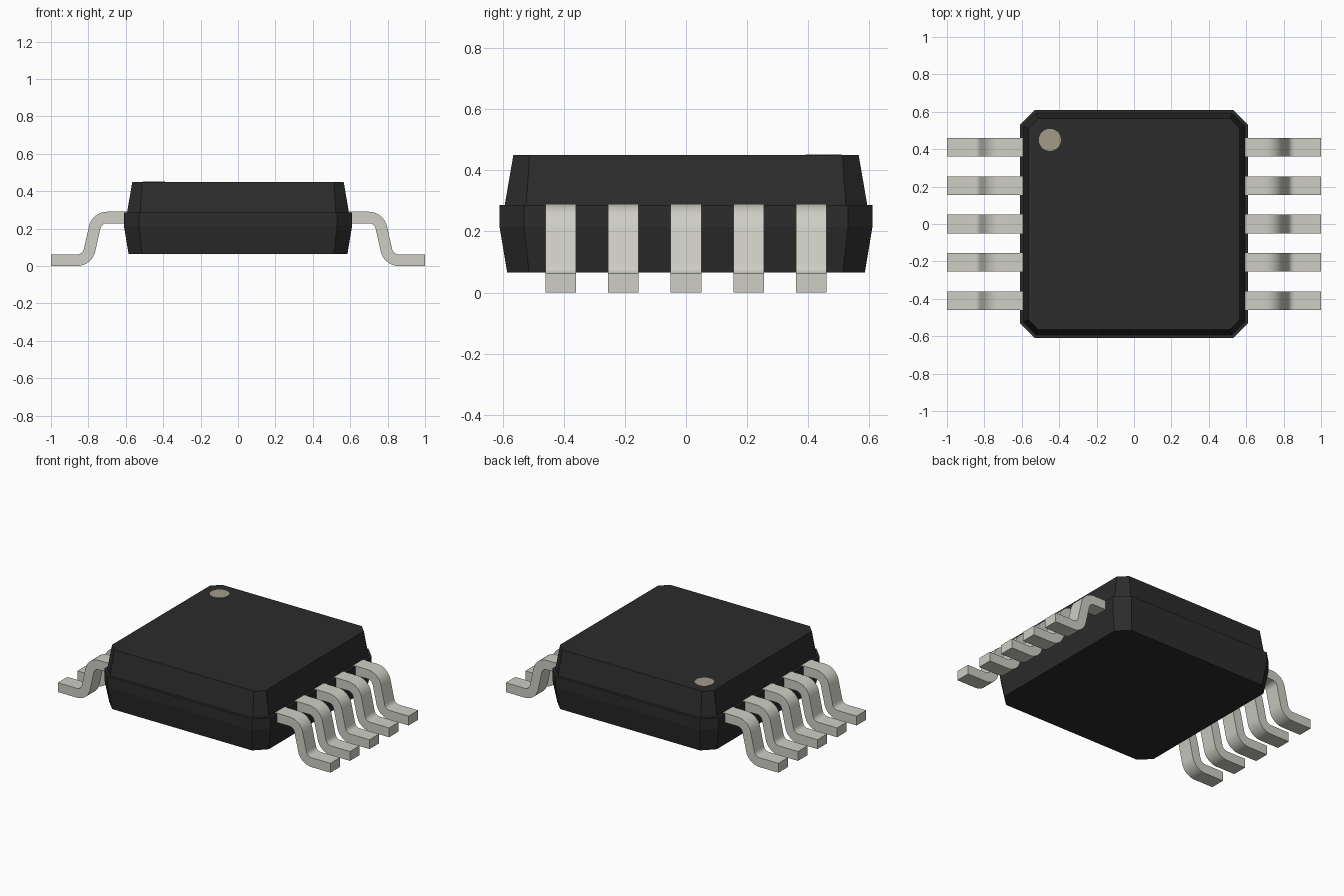
import bpy
import bmesh
from math import cos, sin, radians, hypot

if "Cube" in bpy.data.objects:
    bpy.data.objects.remove(bpy.data.objects["Cube"])


def material(name, rgb):
    m = bpy.data.materials.new(name)
    m.diffuse_color = (*rgb, 1)
    m.use_nodes = True
    m.node_tree.nodes["Principled BSDF"].inputs["Base Color"].default_value = m.diffuse_color
    return m


BLACK = material("black_plastic", (0.025, 0.025, 0.025))
METAL = material("tin_plate", (0.62, 0.62, 0.56))
MARK = material("marker_beige", (0.36, 0.33, 0.26))


def make_object(name, bm, mat):
    bmesh.ops.recalc_face_normals(bm, faces=bm.faces)
    mesh = bpy.data.meshes.new(name)
    bm.to_mesh(mesh)
    bm.free()
    mesh.materials.append(mat)
    obj = bpy.data.objects.new(name, mesh)
    bpy.context.collection.objects.link(obj)
    return obj


def octagon(half, flat):
    h, f = half, flat
    return [(h, -f), (h, f), (f, h), (-f, h), (-h, f), (-h, -f), (-f, -h), (f, -h)]


def loft(name, sections, mat):
    """Join chamfered square sections (half width, flat half length, z)."""
    bm = bmesh.new()
    rings = [[bm.verts.new((x, y, z)) for x, y in octagon(h, f)] for h, f, z in sections]
    for low, high in zip(rings, rings[1:]):
        for i in range(8):
            j = (i + 1) % 8
            bm.faces.new((low[i], low[j], high[j], high[i]))
    bm.faces.new(rings[0])
    bm.faces.new(rings[-1])
    return make_object(name, bm, mat)


def arc(cx, cz, r, start, end, steps=8):
    angles = [radians(start + (end - start) * i / steps) for i in range(steps + 1)]
    return [(cx + r * cos(a), cz + r * sin(a)) for a in angles]


# Body: lower shell, ledge at the parting line and tapered lid
loft("package_body", [(0.585, 0.513, 0.065), (0.61, 0.53, 0.215), (0.61, 0.53, 0.287),
                      (0.593, 0.523, 0.287), (0.565, 0.512, 0.45)], BLACK)

# Gull-wing lead outline: two arcs offset to either side of the centreline
T = 0.031
A1, A2, R = (0.70, 0.191), (0.86, 0.099), 0.068
upper = [(0.55, 0.29)] + arc(*A1, R + T, 90, 11) + arc(*A2, R - T, 191, 270) + [(1.0, 0.062)]
lower = [(0.55, 0.228)] + arc(*A1, R - T, 90, 11) + arc(*A2, R + T, 191, 270) + [(1.0, 0.0)]


def make_lead(name, y, side, half_width=0.05):
    bm = bmesh.new()
    rows = []
    for (ux, uz), (lx, lz) in zip(upper, lower):
        rows.append([bm.verts.new((side * x, y + w, z)) for x, z, w in (
            (ux, uz, -half_width), (ux, uz, half_width),
            (lx, lz, half_width), (lx, lz, -half_width))])
    for a, b in zip(rows, rows[1:]):
        for i in range(4):
            j = (i + 1) % 4
            bm.faces.new((a[i], a[j], b[j], b[i]))
    bm.faces.new(rows[0])
    bm.faces.new(rows[-1])
    return make_object(name, bm, METAL)


# Five leads on each side
bpy.ops.object.select_all(action='DESELECT')
for side, label in ((-1, "left"), (1, "right")):
    for i in range(5):
        lead = make_lead(f"{label}_lead_{i + 1}", (i - 2) * 0.205, side)
        lead.select_set(True)
        bpy.context.view_layer.objects.active = lead
bpy.ops.object.shade_smooth_by_angle(angle=radians(30))

# Pin one marker, a thin disc on the lid
bm = bmesh.new()
bmesh.ops.create_cone(bm, cap_ends=True, segments=40, radius1=0.059, radius2=0.059, depth=0.004)
dot = make_object("pin_one_dot", bm, MARK)
dot.location = (-0.45, 0.45, 0.45)
